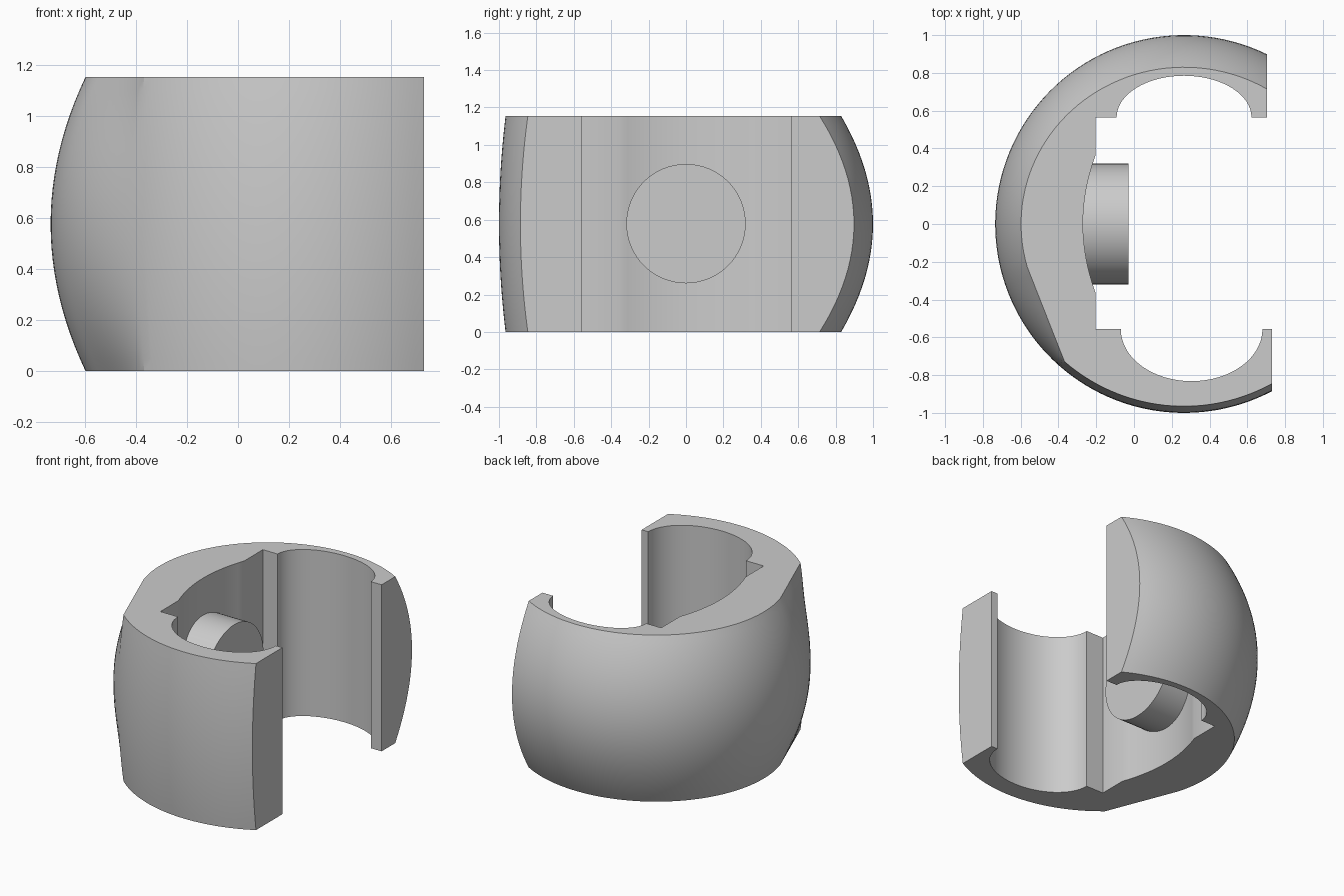
import bpy, bmesh
from math import sin, cos, pi, acos, radians
from mathutils import Vector

if "Cube" in bpy.data.objects:
    bpy.data.objects.remove(bpy.data.objects["Cube"])

grey = bpy.data.materials.new("light grey")
grey.use_nodes = True
COLOUR = (0.6, 0.6, 0.6, 1)
grey.diffuse_color = COLOUR
grey.node_tree.nodes["Principled BSDF"].inputs["Base Color"].default_value = COLOUR

HEIGHT = 1.154
CX = 0.265            # centre of the round outer wall
X_BACK, X_FRONT = 0.705, 0.73


def arc(cx, cy, rx, ry, a0, a1, n):
    """Points on an elliptical arc, both ends included."""
    angles = [a0 + (a1 - a0) * i / n for i in range(n + 1)]
    return [Vector((cx + rx * cos(a), cy + ry * sin(a))) for a in angles]


def finish(obj):
    obj.data.materials.append(grey)
    bpy.ops.object.select_all(action='DESELECT')
    obj.select_set(True)
    bpy.context.view_layer.objects.active = obj
    bpy.ops.object.shade_smooth_by_angle(angle=radians(25))


# Outer wall: widest outline, and narrower outline at the rims
A1, A2 = radians(196), radians(229)
wide = (arc(CX, 0, 1, 1, acos(X_BACK - CX), A1, 48)
        + arc(CX, 0, 1, 1, A1, A2, 12)[1:]
        + arc(CX, 0, 1, 1, A2, 2 * pi - acos(X_FRONT - CX), 28)[1:])
back_rim = arc(CX, 0, 0.863, 0.83, acos((X_BACK - CX) / 0.863), A1, 48)
front_rim = arc(CX, 0, 0.965, 0.965, A2, 2 * pi - acos((X_FRONT - CX) / 0.965), 28)
flat_rim = [back_rim[-1].lerp(front_rim[0], i / 12) for i in range(1, 12)]
rim = back_rim + flat_rim + front_rim

# Inner wall: two rounded pockets joined by a shallow hollow
inner = [Vector((X_FRONT, -0.557))]
inner += arc(0.305, -0.557, 0.375, 0.275, 0, -pi, 32)
inner += [Vector((-0.205, -0.557))]
inner += [Vector((-0.27 + 0.065 * (y / 0.36) ** 2, y))
          for y in [-0.36 + 0.72 * i / 16 for i in range(17)]]
inner += [Vector((-0.205, 0.565))]
inner += arc(0.265, 0.565, 0.357, 0.22, pi, 0, 32)
inner += [Vector((X_BACK, 0.565))]

# Barrel-shaped open ring, lofted from bottom to top
bm = bmesh.new()
LAYERS = 24
rings = []
for k in range(LAYERS + 1):
    t = 2 * k / LAYERS - 1
    outline = [w.lerp(r, t * t) for w, r in zip(wide, rim)] + inner
    rings.append([bm.verts.new((p.x, p.y, HEIGHT * k / LAYERS)) for p in outline])
count = len(rings[0])
for low, high in zip(rings, rings[1:]):
    for i in range(count):
        j = (i + 1) % count
        bm.faces.new((low[i], low[j], high[j], high[i]))
bm.faces.new(rings[0][::-1])
bm.faces.new(rings[-1])
bmesh.ops.recalc_face_normals(bm, faces=bm.faces)
mesh = bpy.data.meshes.new("open_ring")
bm.to_mesh(mesh)
bm.free()
ring = bpy.data.objects.new("open_ring", mesh)
bpy.context.collection.objects.link(ring)
finish(ring)

# Round peg on the inside wall
bpy.ops.mesh.primitive_cylinder_add(vertices=64, radius=0.319, depth=0.27,
                                    location=(-0.163, 0, 0.579),
                                    rotation=(0, pi / 2, 0))
peg = bpy.context.object
peg.name = "peg"
finish(peg)
